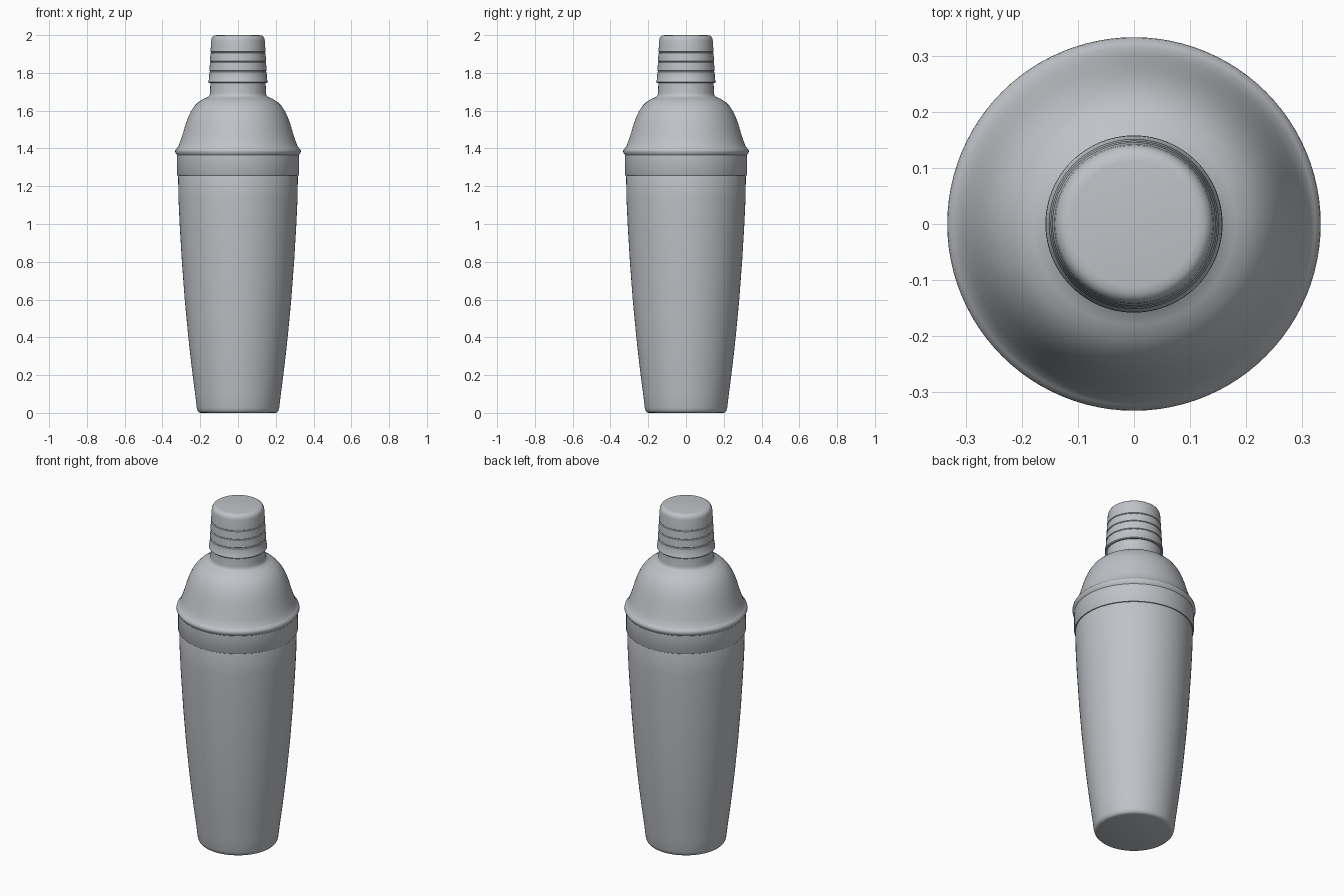
import bpy, bmesh, math

SEG = 96

steel = bpy.data.materials.new("brushed steel grey")
steel.diffuse_color = (0.52, 0.54, 0.57, 1)


def lathe(name, profile):
    """Spin a list of (radius, height) points around z; zero radius closes the end."""
    bm = bmesh.new()
    rings = []
    for r, z in profile:
        if r == 0:
            rings.append([bm.verts.new((0, 0, z))] * SEG)
        else:
            rings.append([bm.verts.new((r * math.cos(2 * math.pi * i / SEG),
                                        r * math.sin(2 * math.pi * i / SEG), z))
                          for i in range(SEG)])
    for low, high in zip(rings, rings[1:]):
        for i in range(SEG):
            j = (i + 1) % SEG
            loop = list(dict.fromkeys((low[i], low[j], high[j], high[i])))
            bm.faces.new(loop)
    bmesh.ops.recalc_face_normals(bm, faces=bm.faces)
    mesh = bpy.data.meshes.new(name)
    bm.to_mesh(mesh)
    bm.free()
    mesh.materials.append(steel)
    ob = bpy.data.objects.new(name, mesh)
    bpy.context.collection.objects.link(ob)
    bpy.ops.object.select_all(action='DESELECT')
    ob.select_set(True)
    bpy.context.view_layer.objects.active = ob
    bpy.ops.object.shade_smooth_by_angle(angle=math.radians(35))
    return ob


# Tapered tumbler with a rounded foot
lathe("tumbler", [
    (0, 0), (0.198, 0), (0.207, 0.003), (0.214, 0.011), (0.218, 0.025),
    (0.227, 0.10), (0.240, 0.20), (0.252, 0.30), (0.263, 0.40), (0.282, 0.60),
    (0.297, 0.80), (0.309, 1.00), (0.315, 1.13), (0.317, 1.25),
    (0.312, 1.27), (0, 1.27)])

# Lid: straight collar, rolled bead, dome and neck
lathe("strainer_lid", [
    (0, 1.257), (0.321, 1.257), (0.324, 1.262), (0.323, 1.365), (0.329, 1.373),
    (0.333, 1.384), (0.331, 1.394), (0.323, 1.402), (0.315, 1.412),
    (0.303, 1.445), (0.290, 1.485), (0.277, 1.53), (0.264, 1.565),
    (0.249, 1.597), (0.230, 1.625), (0.208, 1.647), (0.180, 1.664),
    (0.158, 1.673), (0.150, 1.682), (0.148, 1.695), (0.146, 1.76), (0, 1.76)])

# Tapered cap with a rolled rim and three scored rings
cap = [(0, 1.747), (0.154, 1.747), (0.158, 1.751), (0.157, 1.760), (0.154, 1.765)]
for z in (1.808, 1.858, 1.908):
    r = 0.154 - (z - 1.765) * 0.058
    cap += [(r, z - 0.004), (r - 0.004, z - 0.001), (r - 0.004, z + 0.001), (r, z + 0.004)]
cap += [(0.142, 1.970), (0.140, 1.982), (0.134, 1.992), (0.125, 1.998), (0.112, 2.0), (0, 2.0)]
lathe("cap", cap)
